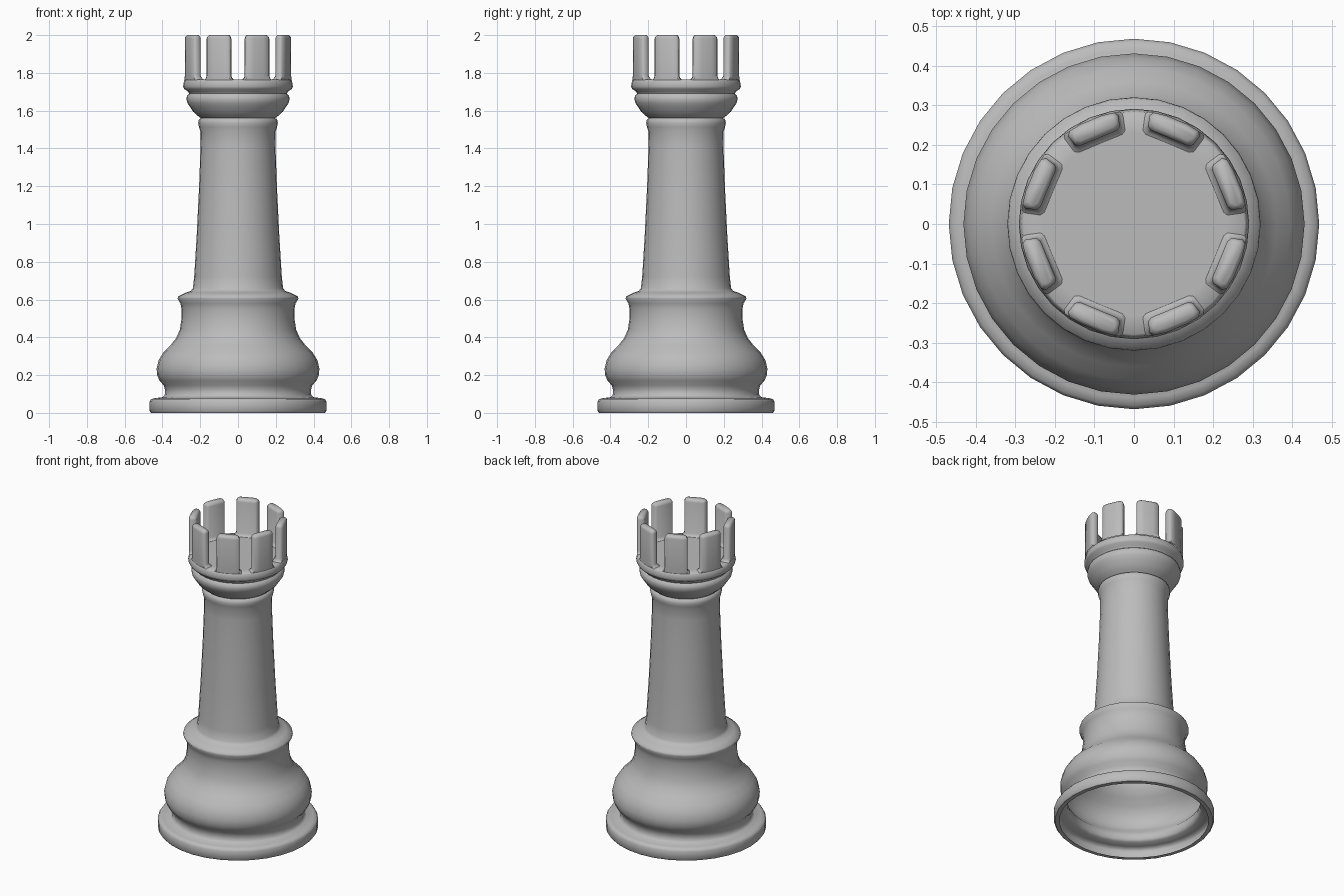
import bpy, bmesh
from math import cos, sin, pi, radians

cube = bpy.data.objects.get("Cube")
if cube:
    bpy.data.objects.remove(cube, do_unlink=True)

SIDES = 32
FLOOR = 1.765

grey = bpy.data.materials.new("stone grey")
grey.use_nodes = True
colour = (0.5, 0.5, 0.5, 1)
grey.diffuse_color = colour
grey.node_tree.nodes["Principled BSDF"].inputs["Base Color"].default_value = colour


def finish(name, bm, angle):
    """Turn a bmesh into a smooth-shaded object."""
    bmesh.ops.recalc_face_normals(bm, faces=bm.faces)
    mesh = bpy.data.meshes.new(name)
    bm.to_mesh(mesh)
    bm.free()
    mesh.materials.append(grey)
    obj = bpy.data.objects.new(name, mesh)
    bpy.context.collection.objects.link(obj)
    bpy.ops.object.select_all(action='DESELECT')
    obj.select_set(True)
    bpy.context.view_layer.objects.active = obj
    bpy.ops.object.shade_smooth_by_angle(angle=radians(angle))
    return obj


def bridge(bm, rings):
    """Join consecutive closed rings of vertices with quads."""
    for low, high in zip(rings, rings[1:]):
        n = len(low)
        for i in range(n):
            j = (i + 1) % n
            bm.faces.new((low[i], low[j], high[j], high[i]))


def lathe(name, profile, cap_top=False):
    bm = bmesh.new()
    rings = []
    for r, z in profile:
        rings.append([bm.verts.new((r * cos(2 * pi * i / SIDES), r * sin(2 * pi * i / SIDES), z))
                      for i in range(SIDES)])
    bridge(bm, rings)
    if cap_top:
        bm.faces.new(rings[-1])
    return finish(name, bm, 50)


# Turned profile, hollow at the bottom: plinth, bulge, waist, ledge
foot = [(.435, 0), (.46, 0), (.468, .01), (.468, .06), (.46, .073), (.44, .078),
        (.4, .083), (.388, .095), (.386, .12), (.393, .145), (.415, .17), (.428, .2),
        (.431, .235), (.42, .28), (.395, .32), (.36, .355), (.328, .395), (.308, .44),
        (.299, .5), (.299, .55), (.305, .58), (.32, .605), (.317, .617), (.28, .635),
        (.25, .645), (.239, .66)]
# Tapering shaft, neck ring, collar and crown rim
shaft = [(.232, .72), (.218, .95), (.206, 1.2), (.198, 1.42), (.199, 1.49), (.207, 1.515),
         (.211, 1.535), (.207, 1.553), (.196, 1.56), (.212, 1.572), (.238, 1.595),
         (.254, 1.62), (.268, 1.64), (.273, 1.66), (.27, 1.68), (.258, 1.69),
         (.265, 1.702), (.285, 1.715), (.291, 1.728), (.288, 1.745), (.285, FLOOR - .006),
         (.279, FLOOR), (.23, FLOOR)]
lathe("turned_body", foot + shaft, cap_top=True)


# Battlement blocks: rounded sections stacked from flared foot to soft top
def section(bm, middle, inset, z):
    outer = .286 - max(inset, 0)
    inner = .24 + inset
    half = radians(14.3)
    soft = .009
    plan = []
    for r, t, cut in ((outer, -1, soft), (outer - soft, -1, 0),
                      (inner + soft, -1, 0), (inner, -1, soft),
                      (inner, 1, soft), (inner + soft, 1, 0),
                      (outer - soft, 1, 0), (outer, 1, soft)):
        plan.append((r, t * (half - (inset + cut) / r)))
    # follow the round wall on the outside
    plan += [(outer, half * t) for t in (.4, -.4)]
    return [bm.verts.new((r * cos(middle + a), r * sin(middle + a), z)) for r, a in plan]


levels = [(-.014, FLOOR - .002), (-.006, FLOOR + .005), (0, FLOOR + .018),
          (0, 1.982), (.003, 1.992), (.01, 2)]
for k in range(8):
    bm = bmesh.new()
    rings = [section(bm, pi / 8 + k * pi / 4, inset, z) for inset, z in levels]
    bridge(bm, rings)
    bm.faces.new(rings[-1])
    finish(f"battlement_{k + 1}", bm, 50)
